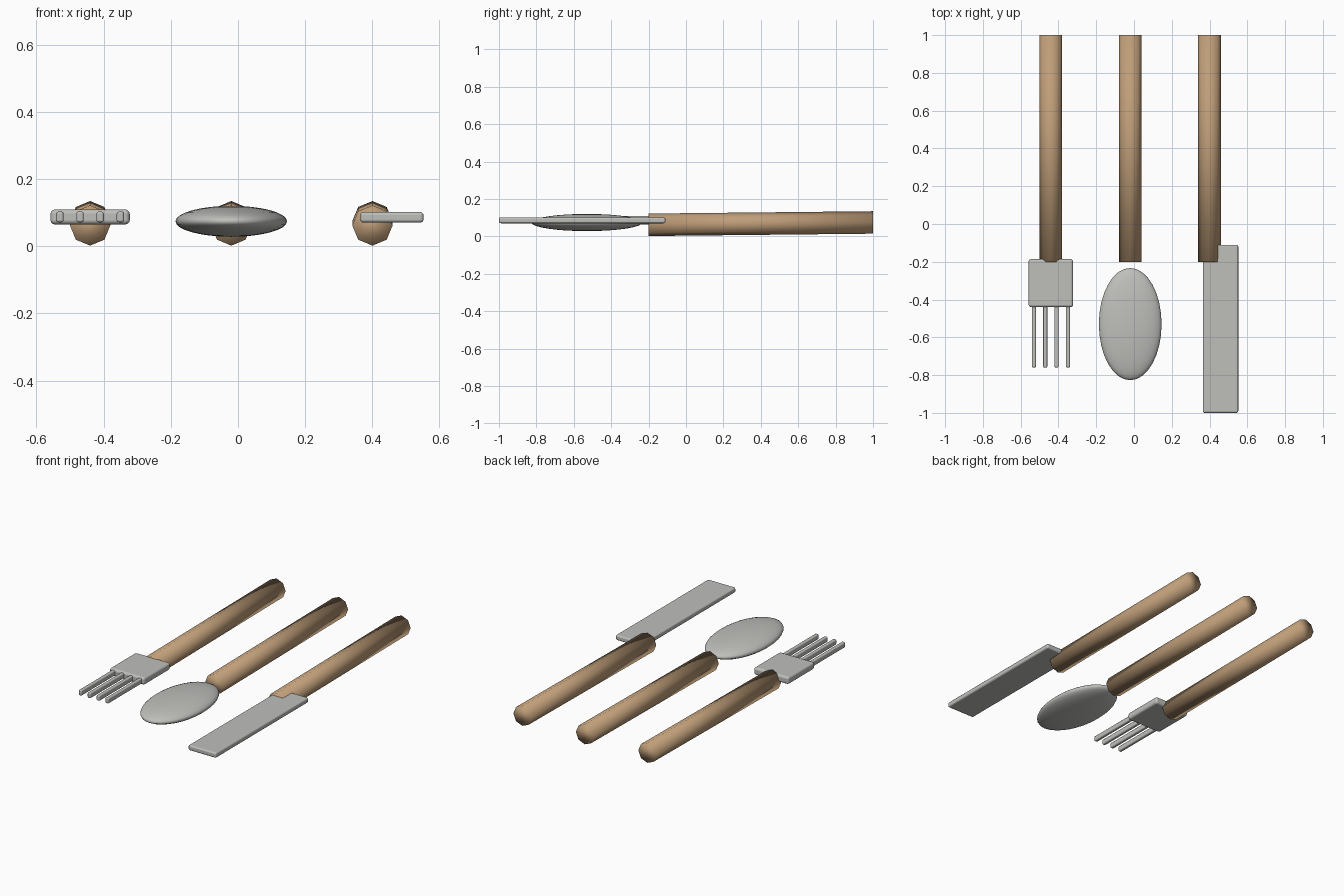
import bpy, math

cube = bpy.data.objects.get("Cube")
if cube:
    bpy.data.objects.remove(cube, do_unlink=True)


def make_material(name, color):
    mat = bpy.data.materials.new(name)
    mat.use_nodes = True
    mat.diffuse_color = (*color, 1)
    mat.node_tree.nodes["Principled BSDF"].inputs["Base Color"].default_value = (*color, 1)
    return mat


wood = make_material("warm wood", (0.52, 0.34, 0.19))
steel = make_material("brushed steel", (0.52, 0.52, 0.50))


def finish(name, mat):
    obj = bpy.context.object
    obj.name = name
    obj.data.materials.append(mat)
    bpy.ops.object.transform_apply(location=False, rotation=True, scale=True)
    bpy.ops.object.shade_smooth()
    return obj


def handle(name, x):
    """Eight-sided rod, one edge up, dipping slightly toward the back."""
    bpy.ops.mesh.primitive_cylinder_add(
        vertices=8, radius=0.06, depth=1.2, location=(x, 0.4, 0.068),
        rotation=(math.radians(90.6), 0, 0))
    return finish(name, wood)


def rounded_bar(name, center, size, radius):
    bpy.ops.mesh.primitive_cube_add(size=1, location=center)
    bpy.context.object.scale = size
    obj = finish(name, steel)
    bevel = obj.modifiers.new("rounded edges", 'BEVEL')
    bevel.width = radius
    bevel.segments = 3
    bevel.harden_normals = True
    return obj


# Handles
for name, x in (("fork", -0.44), ("spoon", -0.02), ("knife", 0.40)):
    handle(name + "_handle", x)

# Fork head and tines
rounded_bar("fork_head", (-0.44, -0.313, 0.087), (0.236, 0.255, 0.045), 0.014)
for i in range(4):
    rounded_bar(f"fork_tine_{i + 1}", (-0.53 + 0.06 * i, -0.595, 0.087),
                (0.022, 0.33, 0.032), 0.007)

# Spoon bowl
bpy.ops.mesh.primitive_uv_sphere_add(segments=32, ring_count=16, radius=1,
                                     location=(-0.02, -0.53, 0.074))
bpy.context.object.scale = (0.166, 0.297, 0.046)
finish("spoon_bowl", steel)

# Knife blade
rounded_bar("knife_blade", (0.458, -0.555, 0.086), (0.188, 0.89, 0.032), 0.01)
